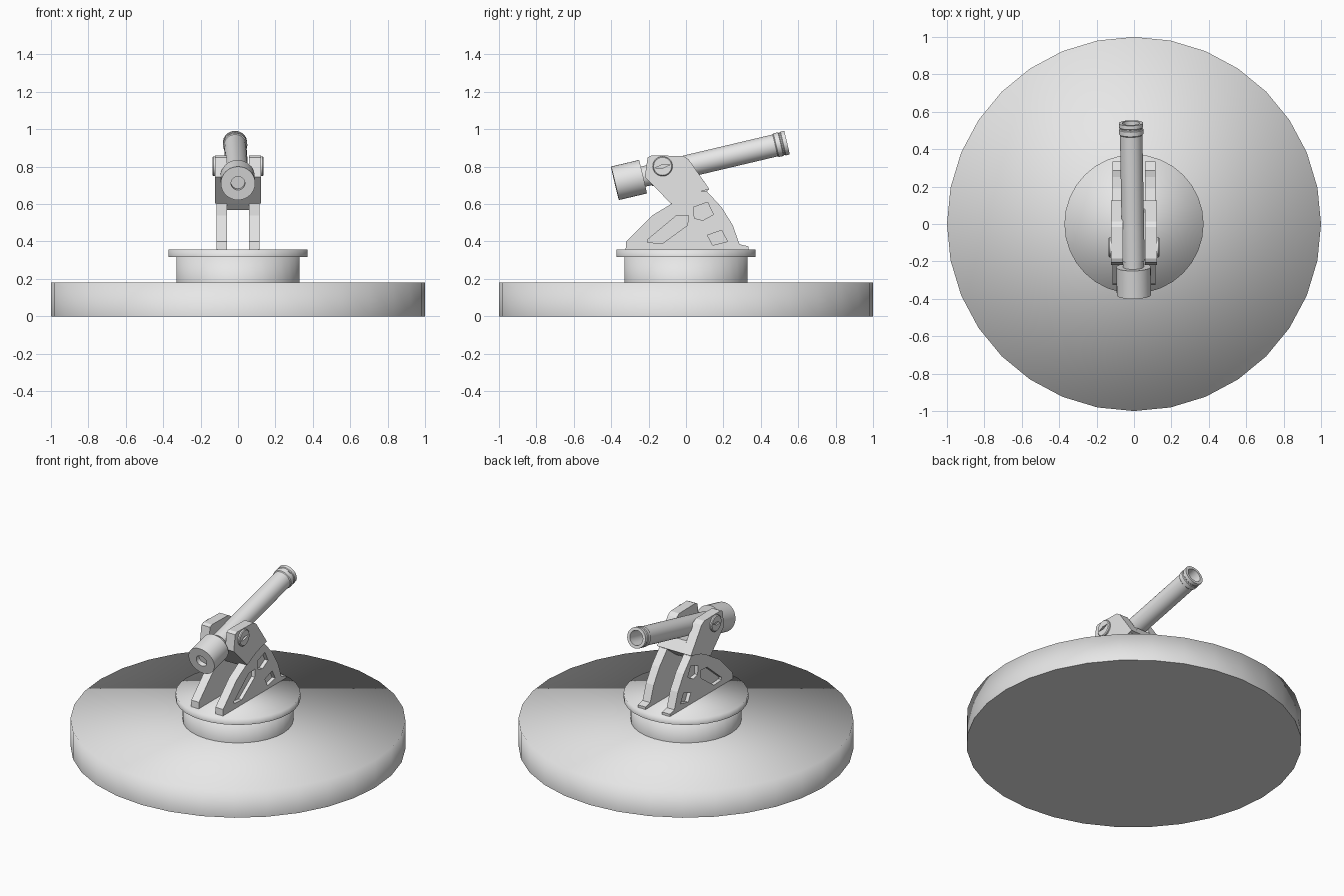
import bpy, bmesh
from math import radians, cos, sin, pi
from mathutils import Matrix

cube = bpy.data.objects.get("Cube")
if cube:
    bpy.data.objects.remove(cube, do_unlink=True)

grey = bpy.data.materials.new("plain_grey")
grey.use_nodes = True
grey.diffuse_color = (0.8, 0.8, 0.8, 1)
grey.node_tree.nodes["Principled BSDF"].inputs["Base Color"].default_value = (0.8, 0.8, 0.8, 1)


def finish(bm, name):
    bmesh.ops.recalc_face_normals(bm, faces=bm.faces)
    mesh = bpy.data.meshes.new(name)
    bm.to_mesh(mesh)
    bm.free()
    obj = bpy.data.objects.new(name, mesh)
    bpy.context.collection.objects.link(obj)
    mesh.materials.append(grey)
    return obj


def disc(name, radius, z0, z1):
    """Soft-topped round slab with a sharp bottom edge."""
    bm = bmesh.new()
    bmesh.ops.create_cone(bm, cap_ends=True, segments=32, radius1=radius, radius2=radius,
                          depth=z1 - z0, matrix=Matrix.Translation((0, 0, (z0 + z1) / 2)))
    for f in bm.faces:
        f.smooth = True
    for e in bm.edges:
        if all(v.co.z < z0 + 0.001 for v in e.verts):
            e.smooth = False
    return finish(bm, name)


def lathe(name, profile, segments=32):
    """Revolve (radius, height) points about local z."""
    bm = bmesh.new()
    verts = [bm.verts.new((r, 0, z)) for r, z in profile]
    edges = [bm.edges.new(pair) for pair in zip(verts, verts[1:])]
    bmesh.ops.spin(bm, geom=verts + edges, cent=(0, 0, 0), axis=(0, 0, 1),
                   angle=2 * pi, steps=segments, use_merge=True)
    bmesh.ops.remove_doubles(bm, verts=bm.verts, dist=0.0005)
    return finish(bm, name)


def add_prism(bm, outline, x0, x1):
    """Extrude a (y, z) outline from x0 to x1."""
    face = bm.faces.new([bm.verts.new((x0, y, z)) for y, z in outline])
    ext = bmesh.ops.extrude_face_region(bm, geom=[face])
    bmesh.ops.translate(bm, vec=(x1 - x0, 0, 0),
                        verts=[g for g in ext["geom"] if isinstance(g, bmesh.types.BMVert)])


def prisms(name, outlines, x0, x1):
    bm = bmesh.new()
    for outline in outlines:
        add_prism(bm, outline, x0, x1)
    return finish(bm, name)


def cut(obj, cutter):
    mod = obj.modifiers.new("cut", "BOOLEAN")
    mod.operation, mod.solver, mod.object = "DIFFERENCE", "EXACT", cutter
    bpy.context.view_layer.objects.active = obj
    bpy.ops.object.modifier_apply(modifier=mod.name)
    bpy.data.objects.remove(cutter, do_unlink=True)


def smooth(obj, angle=35):
    bpy.ops.object.select_all(action="DESELECT")
    obj.select_set(True)
    bpy.context.view_layer.objects.active = obj
    bpy.ops.object.shade_smooth_by_angle(angle=radians(angle))


# Round base, drum and turntable
disc("base", 1.0, 0, 0.18)
disc("drum", 0.33, 0.17, 0.32)
disc("turntable", 0.372, 0.318, 0.358)

# Side outlines as (y, z)
support = [(-0.323, 0.35), (-0.32, 0.4), (-0.18, 0.54), (-0.08, 0.6), (0, 0.66), (0.11, 0.67),
           (0.19, 0.583), (0.25, 0.487), (0.286, 0.385), (0.334, 0.374), (0.334, 0.35)]
pockets = [
    [(-0.205, 0.395), (-0.205, 0.41), (-0.055, 0.535), (0.013, 0.54), (0.008, 0.487), (-0.125, 0.39)],
    [(0.04, 0.583), (0.115, 0.61), (0.147, 0.545), (0.09, 0.513), (0.045, 0.524)],
    [(0.115, 0.433), (0.19, 0.46), (0.222, 0.4), (0.142, 0.38)],
]
cheek = [(-0.205, 0.85), (-0.185, 0.86), (-0.015, 0.857), (0.013, 0.84), (0.125, 0.68),
         (0.02, 0.652), (-0.08, 0.602), (-0.22, 0.745)]
bridge = [(-0.19, 0.715), (-0.08, 0.602), (-0.045, 0.568), (0.02, 0.6), (0.125, 0.68),
          (0.08, 0.745), (-0.1, 0.72)]

# Paired supports, yoke cheeks and pivot bolts
for side, s in (("left", 1), ("right", -1)):
    leg = prisms("support_" + side, [support], s * 0.06, s * 0.116)
    cut(leg, prisms("pocket_cutter", pockets, s * 0.092, s * 0.15))
    prisms("yoke_cheek_" + side, [cheek], s * 0.06, s * 0.123)

    bolt = lathe("pivot_bolt_" + side, [(0, 0), (0.053, 0), (0.053, 0.025), (0.048, 0.03), (0, 0.03)])
    bolt.data.transform(Matrix.Translation((s * 0.107, -0.125, 0.802)) @ Matrix.Rotation(s * pi / 2, 4, "Y"))
    c, n = cos(radians(13)), sin(radians(13))
    slot = [(-0.125 + a * c - b * n, 0.802 + a * n + b * c)
            for a, b in ((-0.042, 0), (0, -0.009), (0.042, 0), (0, 0.009))]
    cut(bolt, prisms("slot_cutter", [slot], s * 0.125, s * 0.16))
    smooth(bolt)

prisms("yoke_bridge", [bridge], -0.061, 0.061)

# Barrel with breech, neck, muzzle ring and bore
barrel = lathe("barrel", [
    (0, 0.03), (0.037, 0.03), (0.037, 0), (0.092, 0), (0.092, 0.154), (0.055, 0.154), (0.055, 0.19),
    (0.06, 0.19), (0.06, 0.88), (0.065, 0.885), (0.065, 0.91), (0.061, 0.914), (0.061, 0.92),
    (0.065, 0.924), (0.065, 0.945), (0.046, 0.945), (0.046, 0.7), (0, 0.7)])
barrel.location = (0, -0.38, 0.711)
barrel.rotation_euler = (radians(-76.7), 0, radians(1))
smooth(barrel)
